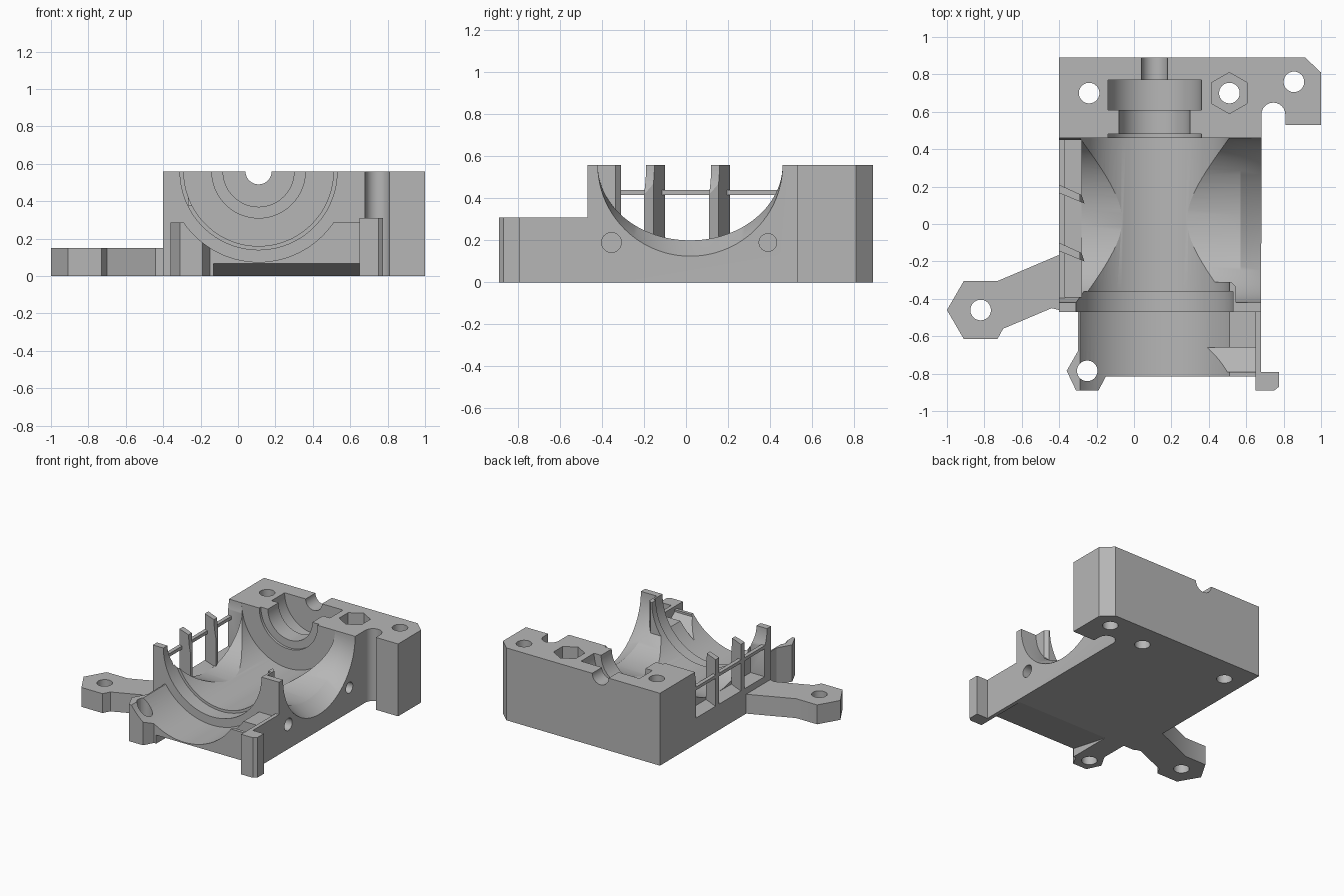
import bpy, bmesh, math

cube = bpy.data.objects.get("Cube")
if cube:
    bpy.data.objects.remove(cube, do_unlink=True)

grey = bpy.data.materials.new("plain grey")
grey.use_nodes = True
colour = (0.47, 0.47, 0.47, 1)
grey.diffuse_color = colour
grey.node_tree.nodes["Principled BSDF"].inputs["Base Color"].default_value = colour

TOP = 0.56      # split plane, also the height of both bore axes
BORE_X = 0.11


def loft(name, rings):
    """Solid skin through rings that share a point count."""
    bm = bmesh.new()
    loops = [[bm.verts.new(p) for p in ring] for ring in rings]
    n = len(loops[0])
    for a, b in zip(loops, loops[1:]):
        for i in range(n):
            j = (i + 1) % n
            bm.faces.new((a[i], a[j], b[j], b[i]))
    bm.faces.new(loops[0])
    bm.faces.new(loops[-1])
    bmesh.ops.recalc_face_normals(bm, faces=bm.faces)
    mesh = bpy.data.meshes.new(name)
    bm.to_mesh(mesh)
    bm.free()
    mesh.materials.append(grey)
    ob = bpy.data.objects.new(name, mesh)
    bpy.context.collection.objects.link(ob)
    return ob


def prism(name, outline, lo, hi, axis="z"):
    place = (lambda u, v, w: (w, u, v)) if axis == "x" else (lambda u, v, w: (u, v, w))
    return loft(name, [[place(u, v, w) for u, v in outline] for w in (lo, hi)])


def rect(u0, u1, v0, v1):
    return [(u0, v0), (u1, v0), (u1, v1), (u0, v1)]


def ngon(u, v, ru, rv=None, n=40):
    rv = rv or ru
    turn = math.tau / n
    return [(u + ru * math.cos(math.pi / 2 + i * turn),
             v + rv * math.sin(math.pi / 2 + i * turn)) for i in range(n)]


def cut(ob, *cutters):
    for c in cutters:
        mod = ob.modifiers.new("cut", "BOOLEAN")
        mod.operation = "DIFFERENCE"
        mod.solver = "EXACT"
        mod.object = c
    bpy.context.view_layer.update()
    graph = bpy.context.evaluated_depsgraph_get()
    mesh = bpy.data.meshes.new_from_object(ob.evaluated_get(graph))
    ob.modifiers.clear()
    ob.data = mesh


# Cutters: stepped bore along y and flared cross passage along x
steps = [(-0.95, 0.485), (-0.47, 0.485), (-0.47, 0.42), (-0.36, 0.42),
         (-0.36, 0.40), (0.46, 0.40), (0.46, 0.25), (0.48, 0.25),
         (0.48, 0.19), (0.61, 0.19), (0.61, 0.25), (0.77, 0.25),
         (0.77, 0.07), (0.95, 0.07)]
bore = loft("bore_cutter", [[(u, y, v) for u, v in ngon(BORE_X, TOP, r, n=96)]
                            for y, r in steps])
flare = [(-0.45, 0.36), (0.57, 0.36), (0.68, 0.435), (0.72, 0.46)]
passage = loft("passage_cutter", [[(x, u, v) for u, v in ngon(0.02, TOP, 0.44, rz, 96)]
                                  for x, rz in flare])
window = prism("window_cutter", rect(-0.45, -0.28, -0.39, 0.45), 0.2, 0.7)
holes = [prism("hole_cutter", ngon(x, y, 0.055), -0.1, 0.7)
         for x, y in ((-0.24, 0.70), (0.51, 0.70), (0.855, 0.76),
                      (-0.25, -0.785), (-0.82, -0.46))]
hex_pocket = prism("hex_cutter", ngon(0.51, 0.70, 0.11, n=6), 0.42, 0.7)
side_holes = [prism("side_hole_cutter", ngon(y, 0.19, r), 0.45, 0.75, "x")
              for y, r in ((-0.355, 0.047), (0.39, 0.042))]
underside = prism("underside_cutter", [(-0.95, 0.09), (-0.95, -0.1), (-0.47, -0.1),
                                       (-0.47, 0.0), (-0.81, 0.065)], -0.13, 0.65, "x")
ramp = prism("ramp_cutter", [(-0.66, 0.165), (-0.79, 0.27), (-0.79, 0.5),
                             (-0.66, 0.5)], 0.3, 0.65, "x")

# Main block with the slotted, chamfered rear flange
slot = [(0.745 + 0.064 * math.cos(t * math.pi / 12),
         0.585 + 0.064 * math.sin(t * math.pi / 12)) for t in range(12, -1, -1)]
body = prism("housing_body", [(-0.40, -0.47), (0.68, -0.47)] + slot +
             [(0.81, 0.53), (1.0, 0.53), (1.0, 0.81), (0.915, 0.89), (-0.40, 0.89)], 0, TOP)
cut(body, passage, window, bore, *holes[:3], hex_pocket, *side_holes)

# Front tray
tray = prism("front_tray", rect(-0.30, 0.65, -0.815, -0.47), 0, 0.285)
cut(tray, bore, underside, ramp, holes[3])

# Front lug, reaching out at the tray corner
lug = prism("front_lug", [(-0.30, -0.68), (-0.36, -0.785), (-0.31, -0.89), (-0.19, -0.89),
                          (-0.15, -0.815), (-0.30, -0.815)], 0, 0.285)
cut(lug, bore, holes[3])

# Side wall ending in a corner post
prism("front_corner_post", [(0.65, -0.47), (0.65, -0.89), (0.75, -0.89), (0.775, -0.87),
                            (0.775, -0.79), (0.68, -0.79), (0.68, -0.47)], 0, 0.31)

# Locating nib beside the bore
nib = prism("locating_nib", [(0.42, -0.42), (0.545, -0.42), (0.545, -0.335),
                             (0.52, -0.31), (0.42, -0.31)], 0.25, TOP)
cut(nib, bore)

# Mounting arm
arm = prism("mounting_arm", [(-1.0, -0.46), (-0.91, -0.305), (-0.73, -0.305), (-0.40, -0.165),
                             (-0.40, -0.46), (-0.44, -0.45), (-0.70, -0.56),
                             (-0.73, -0.615), (-0.91, -0.615)], 0, 0.15)
cut(arm, holes[4])

# Window grille: two slanted slats and a cross rod
for y in (0.21, -0.10):
    slat = prism("grille_slat", [(-0.40, y), (-0.28, y - 0.055), (-0.265, y - 0.10),
                                 (-0.40, y - 0.045)], 0.19, TOP)
    cut(slat, bore)
prism("grille_rod", rect(-0.40, -0.37, -0.40, 0.46), 0.415, 0.44)

# Remove the cutters and smooth the round walls
for ob in list(bpy.data.objects):
    if ob.name.split(".")[0].endswith("_cutter"):
        bpy.data.objects.remove(ob, do_unlink=True)
bpy.ops.object.select_all(action="DESELECT")
for ob in (body, tray, lug, nib, arm):
    ob.select_set(True)
bpy.context.view_layer.objects.active = body
bpy.ops.object.shade_smooth_by_angle(angle=math.radians(25))
